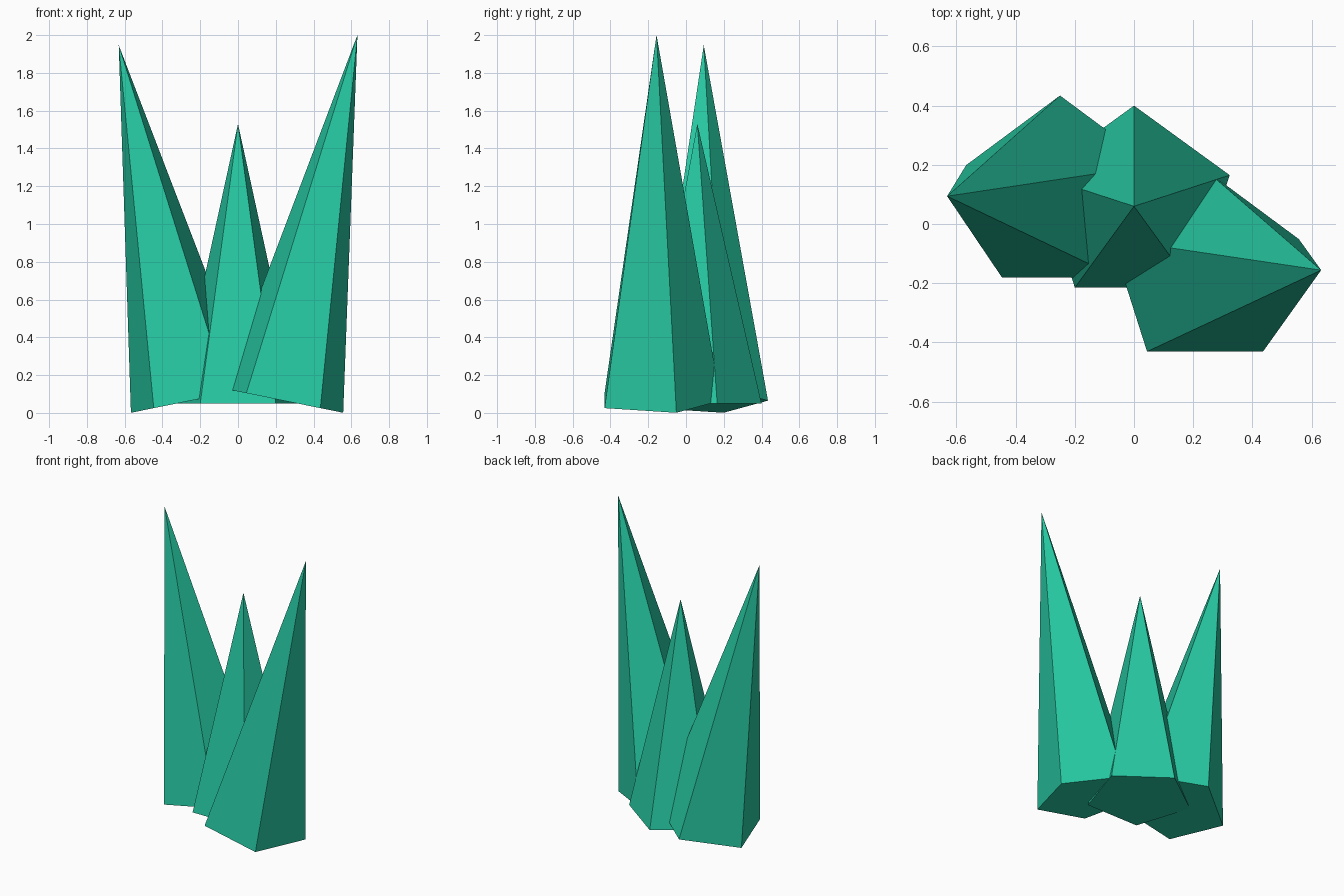
import bpy, math

if "Cube" in bpy.data.objects:
    bpy.data.objects.remove(bpy.data.objects["Cube"])

crystal_green = bpy.data.materials.new("crystal_green")
crystal_green.diffuse_color = (0.02, 0.58, 0.36, 1)
crystal_green.use_nodes = True
crystal_green.node_tree.nodes["Principled BSDF"].inputs["Base Color"].default_value = crystal_green.diffuse_color

RADIUS = 0.34


def spike(name, base, height, tilt):
    """Five-sided crystal: 'base' is the centre of its foot, 'tilt' leans it along x."""
    bpy.ops.mesh.primitive_cone_add(vertices=5, radius1=RADIUS, radius2=0, depth=height)
    ob = bpy.context.object
    ob.name = name
    for v in ob.data.vertices:          # put the origin at the foot
        v.co.z += height / 2
    ob.location = base
    ob.rotation_euler = (0, tilt, 0)
    ob.data.materials.append(crystal_green)
    return ob


# upright crystal between two taller ones leaning outwards
spike("middle_crystal", (0, 0.06, 0.05), 1.48, 0)
spike("left_crystal", (-0.25, 0.094, 0.065), 1.92, -0.2)
spike("right_crystal", (0.24, -0.156, 0.065), 1.975, 0.2)
